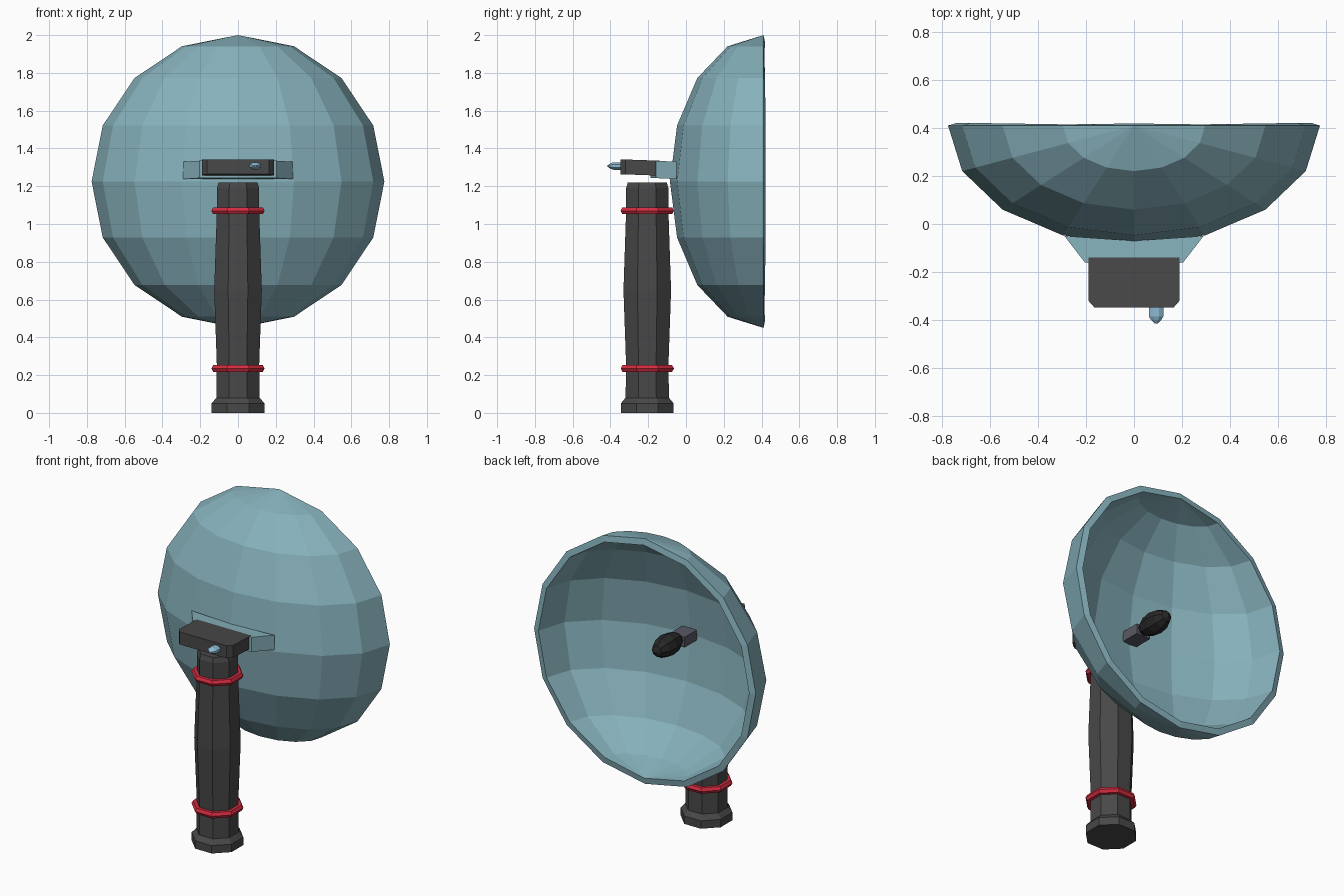
import bpy, bmesh, math
from mathutils import Matrix, Vector

if "Cube" in bpy.data.objects:
    bpy.data.objects.remove(bpy.data.objects["Cube"])


def material(name, rgb):
    m = bpy.data.materials.new(name)
    m.diffuse_color = (*rgb, 1)
    m.use_nodes = True
    m.node_tree.nodes["Principled BSDF"].inputs["Base Color"].default_value = m.diffuse_color
    return m


TEAL = material("teal", (0.24, 0.44, 0.50))
DARK = material("dark_grey", (0.065, 0.065, 0.065))
BLACK = material("black", (0.02, 0.02, 0.02))
SLATE = material("slate", (0.10, 0.10, 0.13))
RED = material("red", (0.65, 0.025, 0.05))
BLUE = material("light_blue", (0.27, 0.50, 0.66))


def finish(name, bm, mat):
    bmesh.ops.recalc_face_normals(bm, faces=bm.faces)
    me = bpy.data.meshes.new(name)
    bm.to_mesh(me)
    bm.free()
    me.materials.append(mat)
    ob = bpy.data.objects.new(name, me)
    bpy.context.collection.objects.link(ob)
    return ob


def lathe(name, profile, mat, centre, n=8, closed=False, matrix=Matrix()):
    """Faceted turned shape; profile radii are measured to the flats."""
    bm = bmesh.new()
    k = 1 / math.cos(math.pi / n)
    rings = []
    for r, z in profile:
        ring = []
        for i in range(n):
            a = (i + 0.5) * 2 * math.pi / n
            p = Vector((r * k * math.cos(a), r * k * math.sin(a), z))
            ring.append(bm.verts.new(matrix @ p + Vector(centre)))
        rings.append(ring)
    pairs = list(zip(rings, rings[1:]))
    if closed:
        pairs.append((rings[-1], rings[0]))
    else:
        bm.faces.new(rings[0])
        bm.faces.new(rings[-1])
    for a, b in pairs:
        for i in range(n):
            j = (i + 1) % n
            bm.faces.new((a[i], a[j], b[j], b[i]))
    return finish(name, bm, mat)


def prism(name, half, z0, z1, mat, slope=0.0, pivot=0.0):
    """Upright prism mirrored in x, leaning up towards the front."""
    outline = half + [(-x, y) for x, y in reversed(half) if x > 0]
    bm = bmesh.new()
    low, high = [[bm.verts.new((x, y, z - slope * (y - pivot))) for x, y in outline]
                 for z in (z0, z1)]
    bm.faces.new(low)
    bm.faces.new(high)
    n = len(outline)
    for i in range(n):
        j = (i + 1) % n
        bm.faces.new((low[i], low[j], high[j], high[i]))
    return finish(name, bm, mat)


# Dish: front half of a flattened sphere, thickened inwards
bm = bmesh.new()
bmesh.ops.create_uvsphere(bm, u_segments=16, v_segments=8, radius=0.775)
bmesh.ops.delete(bm, geom=[v for v in bm.verts if v.co.y > 0.01], context='VERTS')
bmesh.ops.scale(bm, vec=(1, 0.495 / 0.775, 1), verts=bm.verts)
bmesh.ops.translate(bm, vec=(0, 0.41, 1.225), verts=bm.verts)
for f in bm.faces:
    f.normal_update()
dish = finish("dish", bm, TEAL)
# make sure normals face away from the bowl's centre
if sum(p.normal.dot(p.center - Vector((0, 0.41, 1.225))) for p in dish.data.polygons) < 0:
    dish.data.flip_normals()
solid = dish.modifiers.new("thickness", 'SOLIDIFY')
solid.thickness = 0.04
solid.offset = -1

# Handle and its two bands
HY = -0.205
lathe("handle", [(0.14, 0), (0.14, 0.05), (0.115, 0.08), (0.112, 0.25), (0.126, 0.65),
                 (0.112, 1.07), (0.112, 1.19), (0.103, 1.22)], DARK, (0, HY, 0))
tube = [(0.122 + 0.019 * math.cos(i * math.pi / 3), 0.021 * math.sin(i * math.pi / 3))
        for i in range(6)]
for part, z in (("lower_band", 0.235), ("upper_band", 1.07)):
    lathe(part, tube, RED, (0, HY, z), closed=True)

# Bracket and control box joining the dish to the handle
prism("bracket", [(0, -0.187), (0.205, -0.16), (0.29, -0.05), (0, -0.07)],
      1.24, 1.332, TEAL, 0.05, -0.1)
prism("control_box", [(0.165, -0.348), (0.19, -0.32), (0.19, -0.14)],
      1.26, 1.339, DARK, 0.035, -0.25)

# Knob on the front of the box
to_front = Matrix.Rotation(math.pi / 2, 4, 'X')
lathe("knob", [(0.03, 0), (0.03, 0.04), (0.021, 0.055), (0.006, 0.07)], BLUE,
      (0.092, -0.345, 1.307), matrix=Matrix.Diagonal((1, 1, 0.66, 1)) @ to_front)

# Microphone inside the dish
prism("microphone_mount", [(0.05, -0.07), (0.05, 0.085)], 1.2, 1.265, SLATE)
bm = bmesh.new()
bmesh.ops.create_uvsphere(bm, u_segments=8, v_segments=6, radius=1)
bmesh.ops.transform(bm, verts=bm.verts, matrix=Matrix.Translation((0, 0.185, 1.242))
                    @ to_front @ Matrix.Diagonal((0.068, 0.068, 0.123, 1)))
finish("microphone", bm, BLACK)
